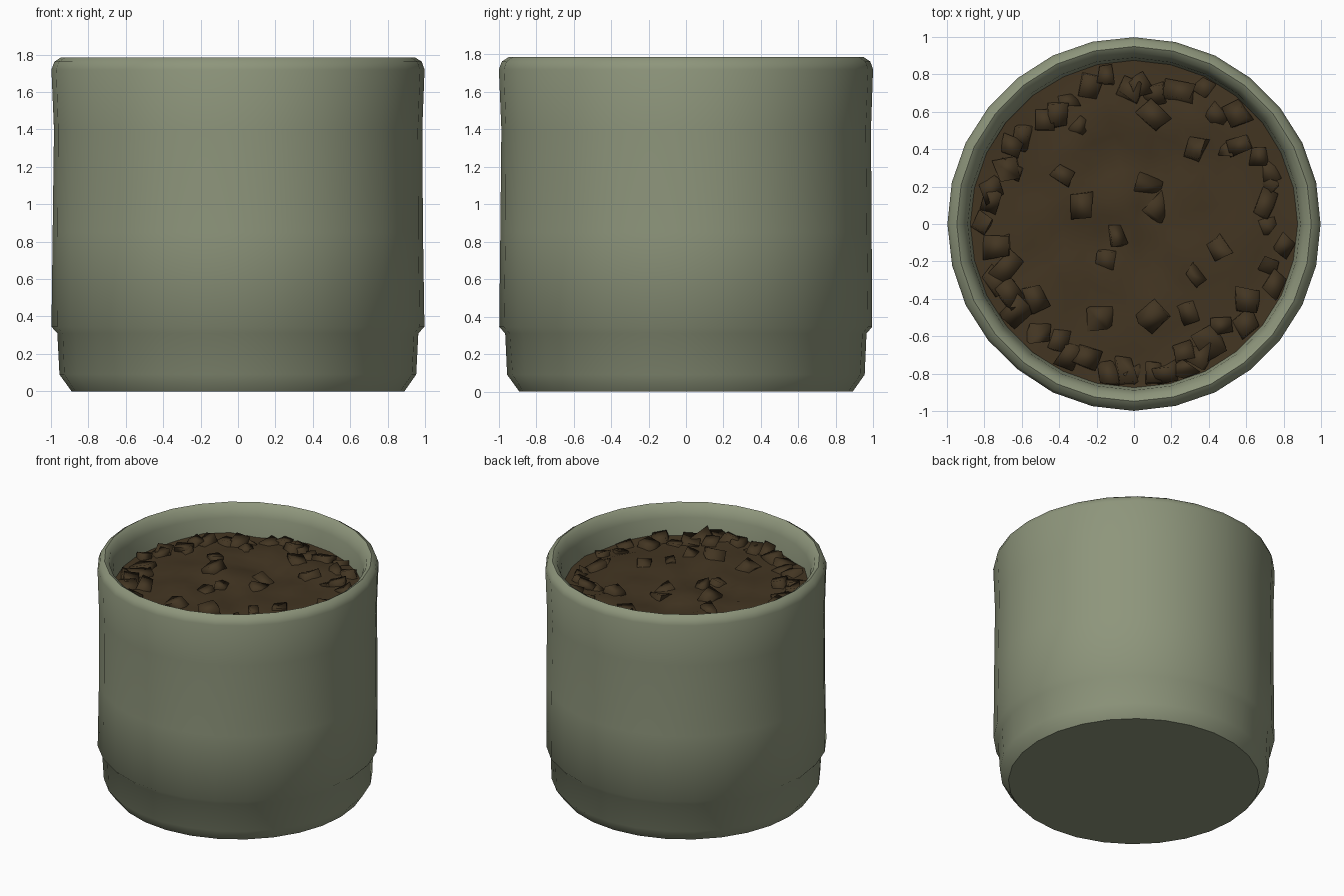
import bpy, bmesh, math, random
from mathutils import Vector, Matrix, noise

if "Cube" in bpy.data.objects:
    bpy.data.objects.remove(bpy.data.objects["Cube"])

random.seed(7)
TAU = math.tau


def material(name, colour):
    m = bpy.data.materials.new(name)
    m.diffuse_color = (*colour, 1)
    m.use_nodes = True
    m.node_tree.nodes["Principled BSDF"].inputs["Base Color"].default_value = m.diffuse_color
    return m


def finish(bm, name, mat, angle):
    bmesh.ops.recalc_face_normals(bm, faces=bm.faces[:])
    mesh = bpy.data.meshes.new(name)
    bm.to_mesh(mesh)
    bm.free()
    obj = bpy.data.objects.new(name, mesh)
    bpy.context.collection.objects.link(obj)
    mesh.materials.append(mat)
    bpy.ops.object.select_all(action='DESELECT')
    obj.select_set(True)
    bpy.context.view_layer.objects.active = obj
    bpy.ops.object.shade_smooth_by_angle(angle=math.radians(angle))
    return obj


def lathe(bm, profile, sides):
    """Spin (radius, height) points into rings joined by quads."""
    rings = [[bm.verts.new((r * math.cos(TAU * i / sides), r * math.sin(TAU * i / sides), z))
              for i in range(sides)] for r, z in profile]
    for a, b in zip(rings, rings[1:]):
        for i in range(sides):
            j = (i + 1) % sides
            bm.faces.new((a[i], a[j], b[j], b[i]))
    return rings


glaze = material("sage green glaze", (0.270, 0.303, 0.200))
earth = material("dark brown soil", (0.056, 0.036, 0.016))

# Pot: stepped foot, straight wall, rounded rim and tapering inner lip
bm = bmesh.new()
rings = lathe(bm, [(0.89, 0.0), (0.955, 0.09), (0.967, 0.31), (0.998, 0.345),
                   (0.992, 0.85), (0.988, 1.4), (1.0, 1.72), (0.985, 1.762),
                   (0.95, 1.785), (0.917, 1.765), (0.89, 1.69), (0.868, 1.5)], 28)
bm.faces.new(rings[0])
for ring in rings[1:-1]:            # slight hand-made unevenness
    for v in ring:
        k = 1 - 0.010 * abs(noise.noise(v.co * 2.3))
        v.co.x *= k
        v.co.y *= k
finish(bm, "pot", glaze, 53)

# Soil: lumpy disc filling the pot
SOIL = 1.565
bm = bmesh.new()
rings = lathe(bm, [(0.875 * (k + 1) / 9, SOIL) for k in range(9)], 28)
centre = bm.verts.new((0, 0, SOIL))
for i in range(28):
    bm.faces.new((centre, rings[0][i], rings[0][(i + 1) % 28]))
for v in bm.verts:
    v.co.z += 0.045 * noise.noise(v.co * 4.5)
finish(bm, "soil", earth, 80)

# Soil clods: loose ones inside, a crowded band near the wall
spots = [(0.1, 0.58), (-0.28, 0.53), (0.5, 0.4), (0.33, 0.4), (-0.65, 0.28),
         (-0.38, 0.26), (-0.28, 0.1), (0.12, 0.1), (-0.1, -0.06), (-0.14, -0.2),
         (0.45, -0.12), (0.33, -0.28), (-0.53, -0.4), (-0.18, -0.5), (0.1, -0.5),
         (0.3, -0.48), (0.08, 0.21), (0.27, -0.8), (0.1, -0.8)]
for i in range(46):
    a = TAU * (i + random.uniform(-0.35, 0.35)) / 46
    r = random.uniform(0.70, 0.83)
    spots.append((r * math.cos(a), r * math.sin(a)))
bm = bmesh.new()
for x, y in spots:
    s = random.uniform(0.08, 0.115)
    turn = Matrix.Rotation(random.uniform(0, TAU), 4, 'Z') @ \
        Matrix.Rotation(random.uniform(-0.4, 0.4), 4, 'X') @ \
        Matrix.Rotation(random.uniform(-0.4, 0.4), 4, 'Y')
    ground = SOIL + 0.045 * noise.noise(Vector((x, y, SOIL)) * 4.5)
    place = Matrix.Translation((x, y, ground + random.uniform(-0.02, 0.008)))
    size = Matrix.Diagonal((s * random.uniform(1.0, 1.4), s, s * 0.7, 1))
    cube = bmesh.ops.create_cube(bm, size=1, matrix=place @ turn @ size)
    for v in cube["verts"]:
        v.co += Vector([random.uniform(-0.016, 0.016) for _ in range(3)])
        limit = min(1, 0.868 / v.co.xy.length)      # keep inside the wall
        v.co.x *= limit
        v.co.y *= limit
# Drop the buried undersides and soften the rest
bmesh.ops.recalc_face_normals(bm, faces=bm.faces[:])
under = [f for f in bm.faces if f.normal.z < -0.6]
bmesh.ops.delete(bm, geom=under, context='FACES')
mesh_clods = finish(bm, "soil_clods", earth, 100)
